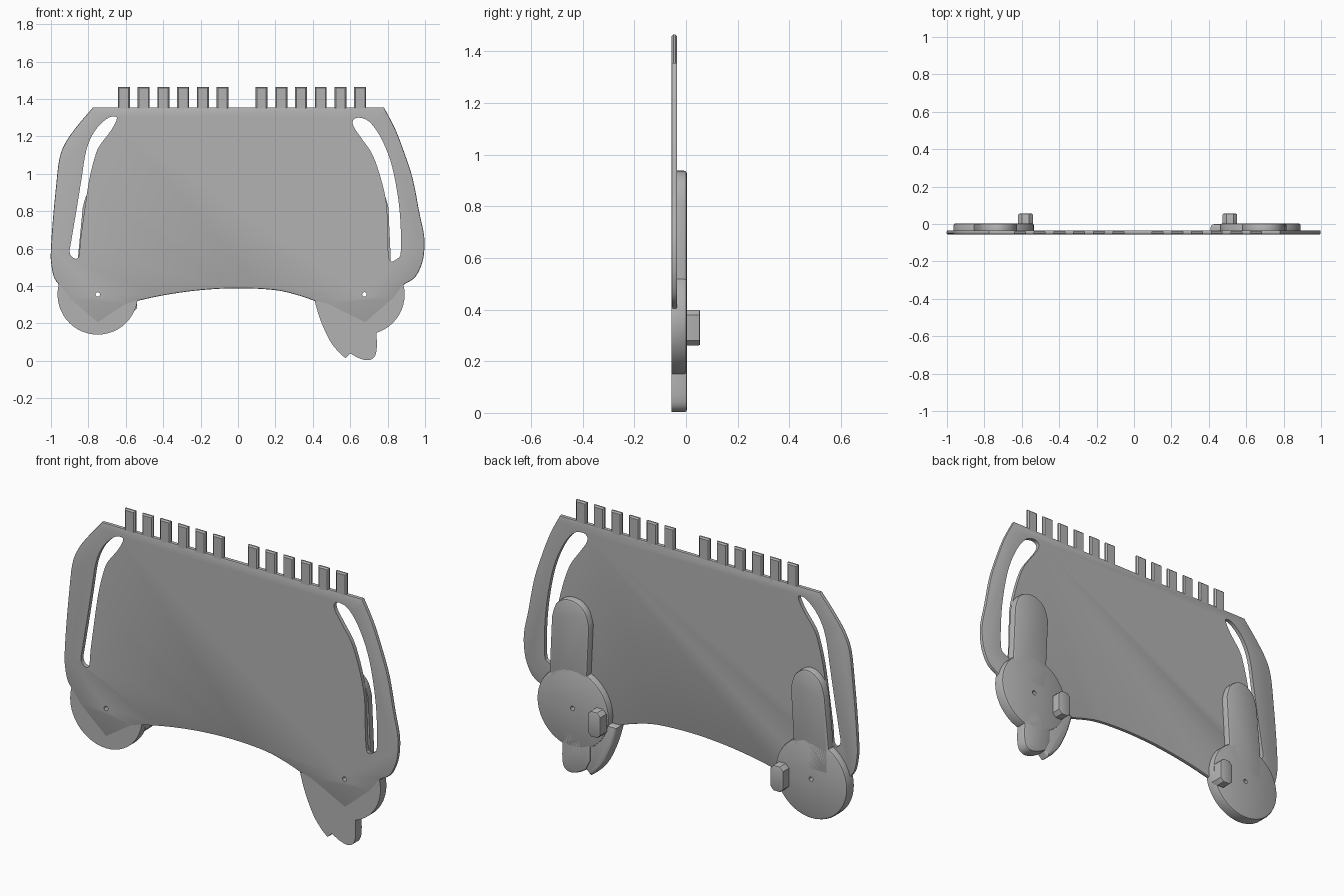
import bpy, bmesh, math
from mathutils import Vector

cube = bpy.data.objects.get("Cube")
if cube:
    bpy.data.objects.remove(cube, do_unlink=True)

grey = bpy.data.materials.new("plain_grey")
grey.use_nodes = True
colour = (0.45, 0.45, 0.45, 1)
grey.diffuse_color = colour
grey.node_tree.nodes["Principled BSDF"].inputs["Base Color"].default_value = colour

FRONT, SHEET_BACK, LEVER_BACK, PEG_BACK = -0.056, -0.034, 0.004, 0.055
HUB_Z, HUB_R = 0.355, 0.215
parts = []


def smooth(points, closed=False, steps=4):
    """Catmull-Rom curve through the points."""
    p = [Vector(q) for q in points]
    n = len(p)
    pick = (lambda i: p[i % n]) if closed else (lambda i: p[max(0, min(n - 1, i))])
    out = []
    for i in range(n if closed else n - 1):
        a, b, c, d = (pick(i + k) for k in (-1, 0, 1, 2))
        for s in range(steps):
            t = s / steps
            out.append((b * 2 + (c - a) * t + (a * 2 - b * 5 + c * 4 - d) * t ** 2
                        + (b * 3 - a - c * 3 + d) * t ** 3) / 2)
    return out if closed else out + [p[-1]]


def circle(x, z, r, n=48):
    return [(x + r * math.cos(math.tau * i / n), z + r * math.sin(math.tau * i / n))
            for i in range(n)]


def prism(name, outline, y0, y1, back=0, front=0, segments=2):
    """Extrude an x-z outline along y and round its back and front rims."""
    bm = bmesh.new()
    face = bm.faces.new([bm.verts.new((q[0], y0, q[1])) for q in outline])
    grown = bmesh.ops.extrude_face_region(bm, geom=[face])["geom"]
    for v in grown:
        if isinstance(v, bmesh.types.BMVert):
            v.co.y = y1
    bmesh.ops.recalc_face_normals(bm, faces=bm.faces)
    for y, width in ((y1, back), (y0, front)):
        if width:
            rim = [e for e in bm.edges if all(abs(v.co.y - y) < 1e-5 for v in e.verts)]
            bmesh.ops.bevel(bm, geom=rim, offset=width, segments=segments, profile=0.5,
                            affect='EDGES', clamp_overlap=False)
    mesh = bpy.data.meshes.new(name)
    bm.to_mesh(mesh)
    bm.free()
    mesh.materials.append(grey)
    ob = bpy.data.objects.new(name, mesh)
    bpy.context.collection.objects.link(ob)
    parts.append(ob)
    return ob


def cut(ob, outline):
    """Cut a hole of the given outline through a part."""
    tool = prism("cutter", outline, -0.3, 0.3)
    parts.remove(tool)
    tool.hide_render = True
    mod = ob.modifiers.new("hole", 'BOOLEAN')
    mod.operation, mod.solver, mod.object = 'DIFFERENCE', 'EXACT', tool
    bpy.context.view_layer.objects.active = ob
    bpy.ops.object.modifier_apply(modifier=mod.name)
    bpy.data.objects.remove(tool, do_unlink=True)


# Thin sheet: left flank, arch below and right flank
left_flank = smooth([(.78, 1.355), (.84, 1.24), (.89, 1.11), (.935, .97), (.97, .79),
                     (.995, .67), (.995, .58), (.98, .51), (.945, .445), (.89, .41)])
left_tuck = [(.83, .33), (.68, .2), (.48, .3)]
arch = smooth([(.41, .32), (.33, .348), (.2, .378), (0, .388), (-.2, .378), (-.39, .352), (-.54, .32)])
right_tuck = [(-.6, .3), (-.75, .2), (-.9, .33)]
right_flank = smooth([(-.96, .41), (-.985, .45), (-1, .53), (-1, .6), (-.99, .75),
                      (-.975, .91), (-.955, 1.08), (-.92, 1.17), (-.86, 1.255), (-.775, 1.355)])
sheet = prism("sheet", left_flank + left_tuck + arch + right_tuck + right_flank,
              FRONT, SHEET_BACK, back=.006, front=.006)

# Curved slots
cut(sheet, smooth([(.615, 1.285), (.645, 1.3), (.7, 1.28), (.76, 1.2), (.815, 1.07), (.85, .91),
                   (.868, .75), (.87, .58), (.85, .545), (.81, .54), (.8, .67), (.795, .83),
                   (.765, .97), (.72, 1.1), (.66, 1.19), (.62, 1.25)], closed=True))
cut(sheet, smooth([(-.655, 1.305), (-.7, 1.295), (-.765, 1.23), (-.81, 1.13), (-.837, .97),
                   (-.863, .81), (-.89, .65), (-.9, .58), (-.88, .55), (-.852, .556), (-.842, .65),
                   (-.82, .81), (-.795, .97), (-.765, 1.09), (-.74, 1.15), (-.68, 1.23),
                   (-.65, 1.285)], closed=True))

# Comb teeth in two rows
for start in (-.61, .126):
    for i in range(6):
        x = start + i * .1055
        w = .032
        prism("tooth", [(x - w, 1.335), (x + w, 1.335), (x + w, 1.465), (x - w, 1.465)],
              FRONT, SHEET_BACK, back=.007, front=.007, segments=1)


def lever(side, hub_x, low, high, peg_x):
    """Round hub with an upright arm and a peg; low and high are arm edges from the hub."""
    hub = prism(side + "_hub", circle(hub_x, HUB_Z, HUB_R), FRONT + .0005, LEVER_BACK, back=.012)
    sgn = 1 if hub_x > 0 else -1
    a, b = high
    c, d = low
    rounded = [(a, .82), (a + .02, .885), (a + .06, .925), ((a + b) / 2, .938),
               (b - .06, .925), (b - .02, .885), (b, .82)]
    outline = [(c, .4)] + smooth(rounded, steps=3) + [(d, .56), (d, .4)]
    prism(side + "_arm", [(hub_x + sgn * u, z) for u, z in outline],
          SHEET_BACK - .003, LEVER_BACK, back=.012)
    w, h, k = .039, .069, .02
    peg = [(w, h - k), (w - k, h), (k - w, h), (-w, h - k),
           (-w, k - h), (k - w, -h), (w - k, -h), (w, k - h)]
    prism(side + "_peg", [(peg_x + u, .33 + v) for u, v in peg],
          LEVER_BACK - .02, PEG_BACK, back=.006)
    hole = circle(hub_x, HUB_Z, .012, 16)
    cut(hub, hole)
    return hole


for hole in (lever("left", .676, (-.078, .14), (-.098, .128), .513),
             lever("right", -.75, (-.1, .105), (-.125, .08), -.58)):
    cut(sheet, hole)

# Foot and curved fin below the left hub
foot = smooth([(.74, .16), (.742, .07), (.73, .022), (.695, .003), (.645, .015), (.598, .042)])
prism("left_foot", [(.7, .25)] + foot + [(.57, .1), (.57, .25)],
      FRONT + .0005, LEVER_BACK, back=.01)
fin = smooth([(.41, .32), (.44, .22), (.49, .11), (.54, .045), (.575, .015)])
prism("left_fin", fin + [(.605, .045), (.62, .16), (.54, .25), (.5, .32)],
      FRONT + .0005, -.001, back=.016, segments=3)

# Smooth the curved rims and keep the hard edges
bpy.ops.object.select_all(action='DESELECT')
for ob in parts:
    ob.select_set(True)
bpy.context.view_layer.objects.active = sheet
bpy.ops.object.shade_smooth_by_angle(angle=math.radians(30))
